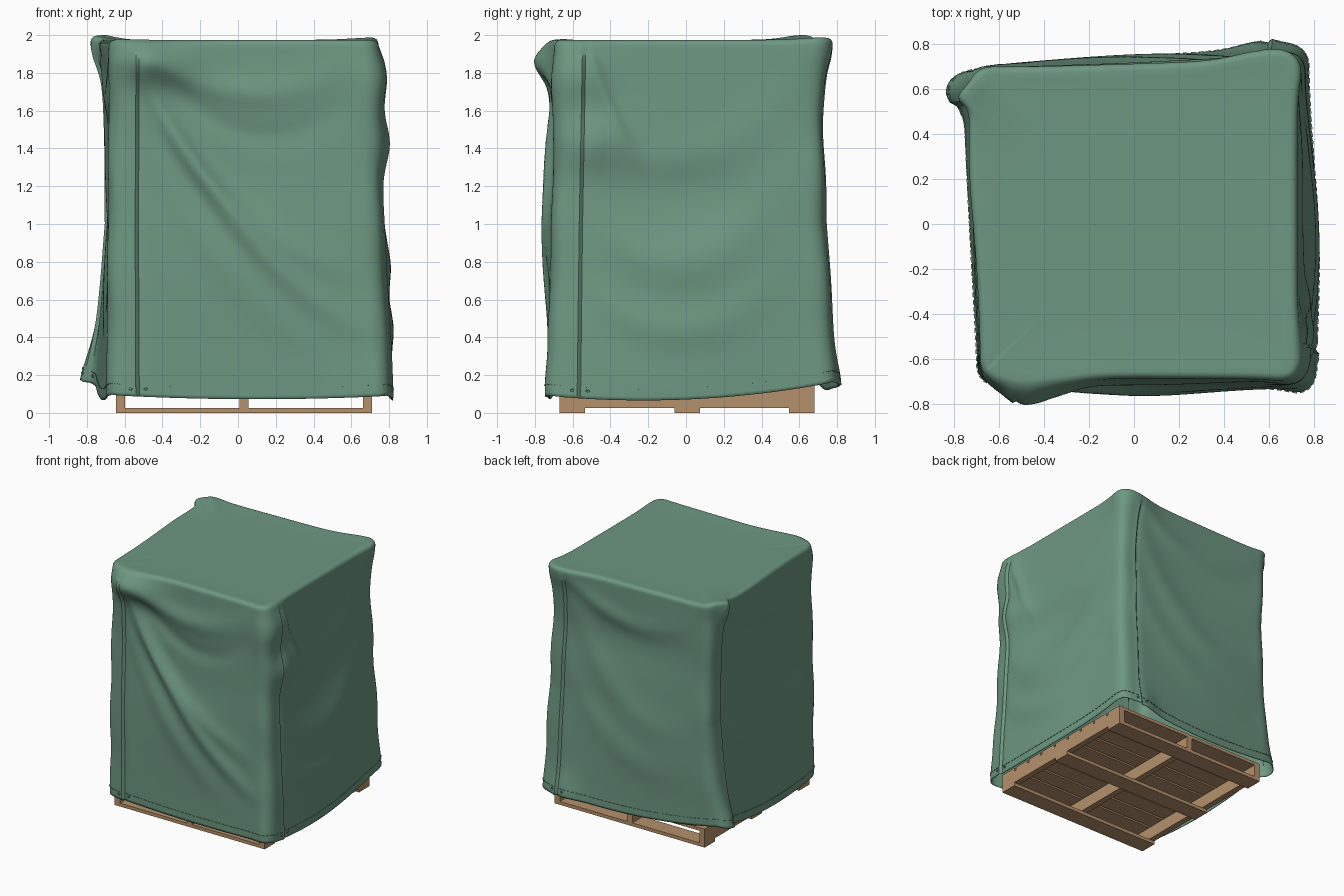
import bpy, bmesh, math
from mathutils import Vector, Matrix

if "Cube" in bpy.data.objects:
    bpy.data.objects.remove(bpy.data.objects["Cube"])

def material(name, rgb):
    m = bpy.data.materials.new(name)
    m.diffuse_color = (*rgb, 1)
    m.use_nodes = True
    m.node_tree.nodes["Principled BSDF"].inputs["Base Color"].default_value = m.diffuse_color
    return m

GREEN = material("green_fabric", (0.155, 0.31, 0.22))
WOOD = material("pallet_wood", (0.46, 0.28, 0.145))

def finish(name, bm, mat):
    me = bpy.data.meshes.new(name)
    bmesh.ops.recalc_face_normals(bm, faces=bm.faces)
    bm.to_mesh(me)
    bm.free()
    ob = bpy.data.objects.new(name, me)
    bpy.context.collection.objects.link(ob)
    me.materials.append(mat)
    return ob

def add_box(bm, lo, hi):
    lo, hi = Vector(lo), Vector(hi)
    m = Matrix.Translation((lo + hi) / 2) @ Matrix.Diagonal((*(hi - lo), 1))
    bmesh.ops.create_cube(bm, size=1, matrix=m)

# ---- pallet ----
X0, X1, Y0, Y1 = -0.645, 0.71, -0.67, 0.68
bm = bmesh.new()
for y in (Y0, -0.06, Y1 - 0.135):
    add_box(bm, (X0, y, 0), (X1, y + 0.135, 0.027))
finish("pallet_bottom_boards", bm, WOOD)
bm = bmesh.new()
for x in (X0, 0.008, X1 - 0.048):
    add_box(bm, (x, Y0, 0.027), (x + 0.048, Y1, 0.125))
finish("pallet_stringers", bm, WOOD)
bm = bmesh.new()
for i in range(9):
    y = Y0 + i * (Y1 - Y0 - 0.135) / 8
    add_box(bm, (X0, y, 0.125), (X1, y + 0.135, 0.15))
finish("pallet_deck_boards", bm, WOOD)

# ---- draped cover: corner positions (front left, front right, back right, back left) ----
LEVELS = (0.1, 1.0, 1.97)
CORNERS = (((-.69, -.71), (.80, -.73), (.77, .80), (-.77, .68)),
           ((-.69, -.71), (.76, -.71), (.75, .735), (-.69, .70)),
           ((-.68, -.68), (.725, -.69), (.725, .735), (-.715, .69)))
HEM = (0.095, 0.09, 0.165, 0.20)
SAG = (0.02, 0.055, 0.06, 0.07)
SEAM = 0.10625      # seam position along each side
ROUND = 0.06        # corner softness, in side lengths

# bulges: position round the cover, height, spread round, spread up, size
BUMPS = ((0.12, 1.87, .08, .11, .065), (0.21, 1.85, .13, .13, .065), (0.08, 1.65, .06, .2, .02),
         (3.09, 1.96, .035, .16, .05), (3.06, .12, .06, .25, .08), (3.3, 1.97, .3, .14, .03),
         (2.08, 1.97, .14, .13, .045), (2.4, 1.5, .5, .22, -.025), (2.6, .7, .4, .4, .02),
         (1.4, .1, .35, .5, .03), (1.15, 1.43, .12, .15, .055),
         (1.06, 1.78, .12, .16, .05), (1.45, .8, .3, .5, .02),
         (0.5, .85, .3, .5, .02), (0.5, 1.2, .3, .25, -.015),
         (1.5, 1.18, .22, .22, -.03),
         (2.14, .15, .08, .15, .03), (3.6, 1.0, .25, .4, -.015),
         (0.97, .15, .06, .15, .02))
# folds: side, start (along, height), end, sag, width, size
FOLDS = ((0, .11, 1.82, .97, .40, .22, .045, .034),
         (0, .12, 1.70, .95, .72, .20, .05, .024),
         (0, .11, 1.50, .80, .33, .20, .06, .014),
         (0, .11, 1.92, .95, 1.86, .20, .06, .024),
         (0, .20, 1.78, .95, 1.70, .28, .05, -.014),
         (1, .11, 1.97, .34, 1.30, .08, .025, .018),
         (1, .20, 1.40, .97, 1.75, .20, .10, .018),
         (1, .12, 1.05, .95, 1.35, .40, .10, .022),
         (1, .13, .65, .92, .85, .30, .08, .018),
         (2, .11, 1.92, .92, 1.80, .20, .06, .018),
         (2, .11, 1.75, .95, 1.00, .40, .09, .014),
         (2, .11, 1.2, .95, .70, .35, .09, .010),
         (3, .11, 1.90, .95, 1.85, .20, .06, .018),
         (3, .11, 1.75, .95, .90, .35, .08, .014),
         (3, .15, 1.1, .90, .60, .30, .07, .008))

def around(vals, u):
    k = int(math.floor(u))
    t = u - k
    return vals[k % 4] * (1 - t) + vals[(k + 1) % 4] * t

def soft(vals, u):
    return sum(around(vals, u + d * 0.02) for d in range(-3, 4)) / 7

def outline(u, z):
    """Softened four-sided outline point and its outward normal."""
    z = min(max(z, LEVELS[0]), LEVELS[2])
    i = 0 if z < LEVELS[1] else 1
    f = (z - LEVELS[i]) / (LEVELS[i + 1] - LEVELS[i])
    cs = [Vector(a).lerp(Vector(b), f) for a, b in zip(CORNERS[i], CORNERS[i + 1])]
    p = sum((around(cs, u + ROUND * d / 5) for d in range(-5, 6)), Vector((0, 0))) / 11
    t = (around(cs, u + ROUND) - around(cs, u - ROUND)).normalized()
    return p, Vector((t.y, -t.x))

def relief(u, z):
    u %= 4
    off = 0
    for bu, bz, su, sz, a in BUMPS:
        du = (u - bu + 2) % 4 - 2
        off += a * math.exp(-(du / su) ** 2 - ((z - bz) / sz) ** 2)
    side, t = int(u), u % 1
    fade = min(1, max(0, (1.97 - z) / 0.10))
    for s, t0, z0, t1, z1, sag, w, a in FOLDS:
        if s == side and t0 < t < t1:
            q = (t - t0) / (t1 - t0)
            zc = z0 + (z1 - z0) * q - 4 * sag * q * (1 - q)
            slope = ((z1 - z0) - 4 * sag * (1 - 2 * q)) / (t1 - t0) / 1.42
            d = (z - zc) / math.hypot(1, slope)
            w2 = w * (1 + 0.7 * q)
            off += fade * a * math.sin(math.pi * q ** 0.7) * math.exp(-(d / w2) ** 2)
    # lapped seam beside each corner
    d = SEAM - t
    if d > 0:
        off += 0.015 * fade * math.exp(-d / 0.03)
    elif d > -0.03:
        off -= 0.006 * fade * (1 + d / 0.03)
    return off + 0.005 * math.sin(z * 11 + u * 3) * fade * math.exp(-((min(t, 1 - t)) / .08) ** 2)

def hem_z(u):
    t = u % 1
    return soft(HEM, u) - 4 * SAG[int(u % 4)] * t * (1 - t)

def top_z(u):
    u %= 4
    return 1.975 + sum(a * math.exp(-((u - c) / w) ** 2)
                       for c, w, a in ((3.05, .1, .025), (2.0, .12, .012), (0, .1, .004)))

def surface(u, z, lift=0):
    p, n = outline(u, z)
    p = p + n * (relief(u, z) + lift)
    return Vector((p.x, p.y, z)), Vector((n.x, n.y, 0))

N, ROWS, R, ARC, CAP = 320, 100, 0.03, 5, 22
bm = bmesh.new()
grid = [[] for _ in range(ROWS + ARC + CAP)]
for i in range(N):
    u = 4 * i / N
    zb, zt = hem_z(u), top_z(u)
    for j in range(ROWS):
        p, _ = surface(u, zb + (zt - R - zb) * j / (ROWS - 1))
        grid[j].append(bm.verts.new(p))
    for j in range(ARC):
        a = math.pi / 2 * (j + 1) / ARC
        p, n = surface(u, zt - R + R * math.sin(a))
        p -= n * R * (1 - math.cos(a))
        grid[ROWS + j].append(bm.verts.new(p))
    edge = p.copy()
    for j in range(CAP):
        s = 1 - (j + 1) / (CAP + 1)
        c = Vector((0.01, 0.02, 0)).lerp(edge, s)
        c.z = 1.968 + (edge.z - 1.968) * s ** 6
        grid[ROWS + ARC + j].append(bm.verts.new(c))
for lo, hi in zip(grid, grid[1:]):
    for i in range(N):
        k = (i + 1) % N
        bm.faces.new((lo[i], lo[k], hi[k], hi[i]))
mid = bm.verts.new((0.01, 0.02, 1.968))
for i in range(N):
    bm.faces.new((grid[-1][i], grid[-1][(i + 1) % N], mid))
cover = finish("fabric_cover", bm, GREEN)
bpy.context.view_layer.objects.active = cover
cover.select_set(True)
bpy.ops.object.shade_smooth_by_angle(angle=math.radians(38))
mod = cover.modifiers.new("thickness", "SOLIDIFY")
mod.thickness = 0.005
mod.offset = -1

def facing(u, z, lift):
    """Matrix on the cover: x along the hem, z outward."""
    p, n = surface(u, z, lift)
    q, _ = surface(u + 0.006, z + hem_z(u + 0.006) - hem_z(u), lift)
    x = (q - p).normalized()
    y = n.cross(x).normalized()
    m = Matrix((x, y, x.cross(y))).transposed().to_4x4()
    m.translation = p
    return m

# ---- hem stitching ----
bm = bmesh.new()
for i in range(176):
    u = 4 * (i + 0.5) / 176
    if abs(u % 1 - SEAM) > 0.015:
        m = facing(u, hem_z(u) + 0.06, 0.002)
        bmesh.ops.create_cube(bm, size=1, matrix=m @ Matrix.Diagonal((.02, .003, .006, 1)))
finish("hem_stitches", bm, GREEN)

# ---- eyelets either side of each seam ----
bm = bmesh.new()
for side in range(4):
    for t in (SEAM - 0.025, SEAM + 0.03):
        m = facing(side + t, hem_z(side + t) + 0.04, 0.002)
        rings = []
        for r, h in ((.010, -.003), (.009, .003), (.006, .003), (.005, -.003)):
            rings.append([bm.verts.new(m @ Vector((r * math.cos(a * math.pi / 6), r * math.sin(a * math.pi / 6), h)))
                          for a in range(12)])
        for a, b in zip(rings, rings[1:]):
            for i in range(12):
                bm.faces.new((a[i], a[(i + 1) % 12], b[(i + 1) % 12], b[i]))
finish("eyelets", bm, GREEN)
